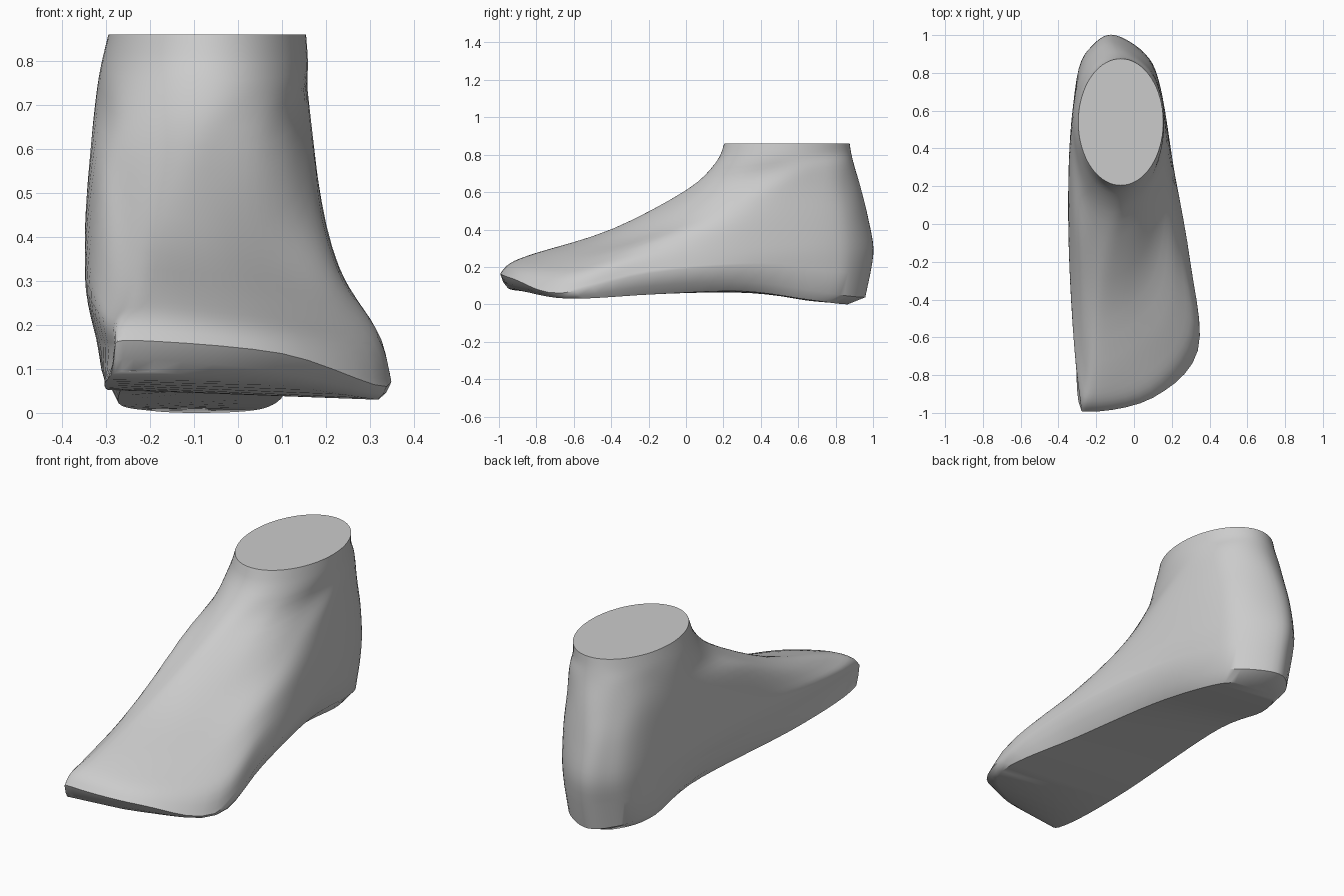
import bpy
import bmesh
import math
from mathutils import Vector

HEEL = 7     # control point at the back of each ring
HALF = 35    # points along each side of a ring
STEPS = 4    # rows between two neighbouring rings

cube = bpy.data.objects.get("Cube")
if cube:
    bpy.data.objects.remove(cube, do_unlink=True)


def spline(a, b, c, d, t):
    """Smooth point between b and c."""
    return b + 0.5 * t * (c - a + t * (2 * a - 5 * b + 4 * c - d + t * (3 * (b - c) + d - a)))


def ring(points):
    """Closed smooth ring: toe to heel on the left, then back on the right."""
    pts = [Vector(p) for p in points]
    n = len(pts)
    params = [HEEL * i / HALF for i in range(HALF)]
    params += [HEEL + (n - HEEL) * i / HALF for i in range(HALF)]
    out = []
    for u in params:
        k = int(u + 1e-6)
        out.append(spline(*[pts[(k + j) % n] for j in (-1, 0, 1, 2)], u - k))
    return out


def ellipse(cx, cy, rx, ry, z_front, z_back):
    """Oval ring through the ankle, starting at the front."""
    out = []
    for i in range(2 * HALF):
        a = math.pi * i / HALF
        s = (1 - math.cos(a)) / 2
        out.append(Vector((cx + rx * math.sin(a), cy - ry * math.cos(a),
                           z_front + (z_back - z_front) * s)))
    return out


def wall_point(s, r):
    """Point between sole edge and ridge, rounder towards the heel."""
    bulge = .6 + .2 * max(0, s.y)
    return Vector((*s.lerp(r, bulge).xy, s.z + (r.z - s.z) * (1 - bulge)))


# Sole edge
sole = ring([(-.24, -.95, .095), (.05, -.87, .07), (.317, -.62, .03), (.22, -.15, .055),
             (.13, .3, .07), (.09, .65, .025), (.03, .8, .005), (-.1, .865, 0),
             (-.2, .82, .005), (-.27, .65, .02), (-.265, .3, .065), (-.295, -.45, .052),
             (-.3, -.89, .072)])
# Ridge where the upper meets the sole wall
ridge = ring([(-.235, -.993, .165), (.1, -.92, .135), (.338, -.67, .06), (.298, -.2, .165),
              (.2, .35, .21), (.125, .74, .18), (.055, .89, .17), (-.1, .985, .165),
              (-.21, .93, .17), (-.295, .77, .175), (-.318, .3, .2), (-.32, -.3, .16),
              (-.285, -.9, .15)])
# Toe and side bulge
low = ring([(-.22, -.94, .22), (.08, -.86, .19), (.308, -.59, .16), (.272, -.18, .25),
            (.202, .35, .28), (.135, .74, .29), (.06, .9, .3), (-.1, 1, .3),
            (-.21, .955, .3), (-.3, .79, .3), (-.338, .3, .28), (-.342, -.22, .27),
            (-.295, -.84, .207)])
# Top of the toes, back to the heel
middle = ring([(-.2, -.81, .272), (0, -.72, .26), (.2, -.5, .25), (.22, -.1, .34),
               (.195, .35, .42), (.138, .73, .45), (.06, .885, .47), (-.1, .97, .47),
               (-.21, .93, .47), (-.3, .77, .46), (-.345, .33, .44), (-.335, -.15, .37),
               (-.272, -.68, .272)])
# Instep
instep = ring([(-.17, -.4, .4), (-.05, -.35, .39), (.08, -.2, .39), (.152, .08, .47),
               (.177, .42, .57), (.132, .73, .6), (.05, .865, .62), (-.09, .935, .62),
               (-.21, .885, .62), (-.298, .74, .61), (-.337, .42, .58), (-.31, 0, .53),
               (-.24, -.3, .43)])
# Lower ankle
ankle = ring([(-.12, 0, .61), (-.04, .03, .605), (.06, .12, .61), (.13, .3, .65),
              (.162, .55, .7), (.122, .745, .73), (.04, .855, .74), (-.08, .9, .74),
              (-.2, .855, .74), (-.285, .72, .73), (-.325, .5, .7), (-.28, .2, .65),
              (-.2, .04, .615)])
neck = ellipse(-.077, .52, .236, .363, .755, .81)
top = ellipse(-.07, .54, .225, .335, .86, .86)

# Rows of the surface: rounded sole wall, then the smooth upper
rows = [sole, [wall_point(s, r) for s, r in zip(sole, ridge)]]
keys = [ridge, low, middle, instep, ankle, neck, top]
last = len(keys) - 1
for k in range(last):
    four = [keys[max(0, min(last, k + j))] for j in (-1, 0, 1, 2)]
    for step in range(STEPS):
        rows.append([spline(*p, step / STEPS) for p in zip(*four)])
rows.append(top)

bm = bmesh.new()
grid = [[bm.verts.new(p) for p in row] for row in rows]
count = 2 * HALF
for a, b in zip(grid, grid[1:]):
    for i in range(count):
        j = (i + 1) % count
        bm.faces.new((a[i], a[j], b[j], b[i]))

# Underside, in strips across the foot
base = grid[0]
for i in range(HALF):
    strip = [base[i], base[-i % count], base[(-i - 1) % count], base[i + 1]]
    bm.faces.new(list(dict.fromkeys(strip)))

# Flat ankle cap
bm.faces.new(grid[-1])
bmesh.ops.recalc_face_normals(bm, faces=bm.faces)

mesh = bpy.data.meshes.new("foot_form")
bm.to_mesh(mesh)
bm.free()
foot = bpy.data.objects.new("foot_form", mesh)
bpy.context.collection.objects.link(foot)

# Plain grey material
grey = bpy.data.materials.new("plain_grey")
grey.use_nodes = True
colour = (.6, .6, .6, 1)
grey.diffuse_color = colour
grey.node_tree.nodes["Principled BSDF"].inputs["Base Color"].default_value = colour
mesh.materials.append(grey)

bpy.ops.object.select_all(action="DESELECT")
foot.select_set(True)
bpy.context.view_layer.objects.active = foot
bpy.ops.object.shade_smooth_by_angle(angle=math.radians(40))
